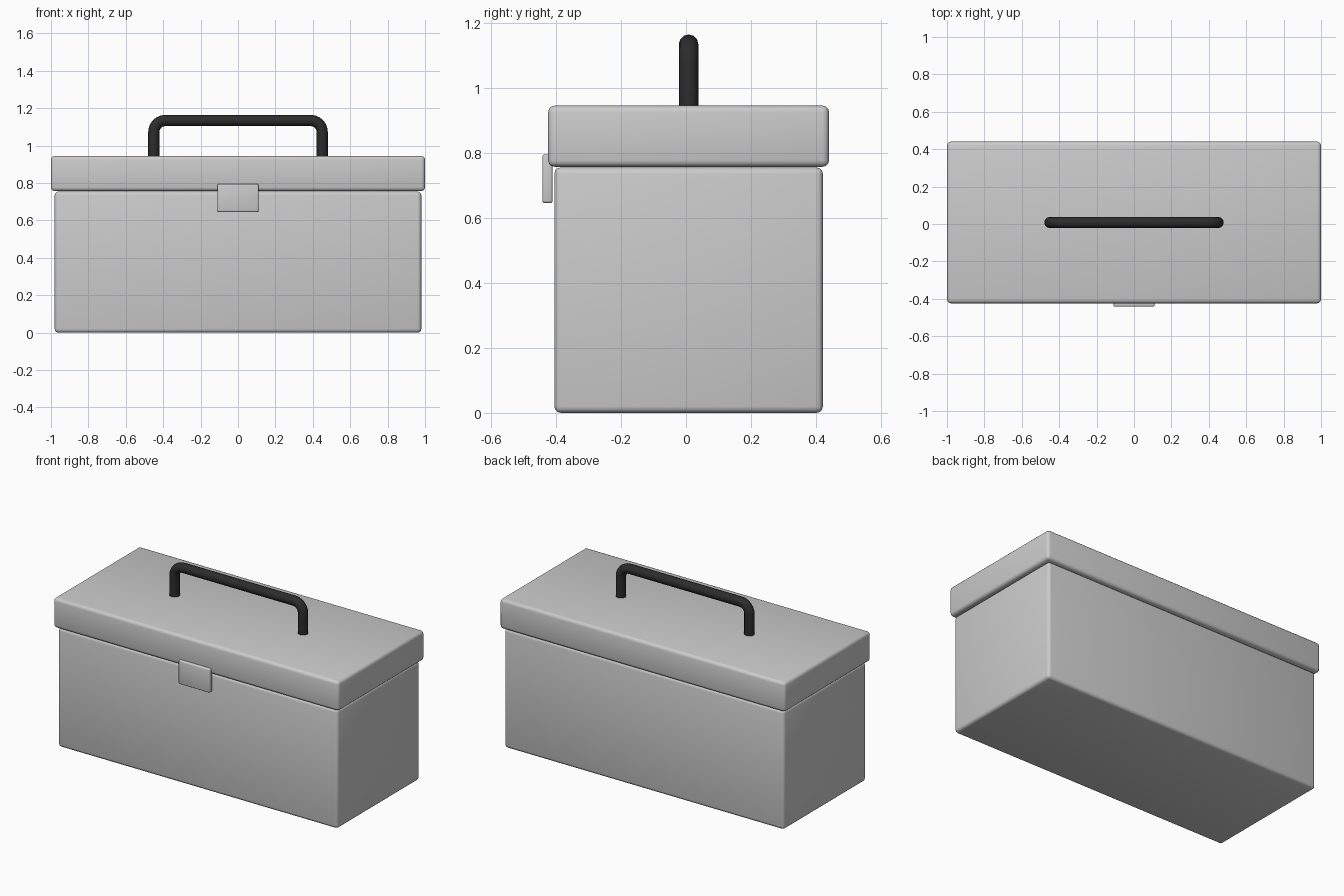
import bpy
from math import sin, cos, pi, radians

if "Cube" in bpy.data.objects:
    bpy.data.objects.remove(bpy.data.objects["Cube"])

CY = 0.008  # depth centre of box and handle


def rounded_box(name, x, y, z, bevel, segments=3):
    """Bevelled box from (min, max) ranges on each axis."""
    bpy.ops.mesh.primitive_cube_add(
        size=1, location=[sum(r) / 2 for r in (x, y, z)])
    ob = bpy.context.object
    ob.name = name
    ob.scale = [r[1] - r[0] for r in (x, y, z)]
    bpy.ops.object.transform_apply(location=False, rotation=False, scale=True)
    mod = ob.modifiers.new("bevel", 'BEVEL')
    mod.width = bevel
    mod.segments = segments
    bpy.ops.object.modifier_apply(modifier=mod.name)
    bpy.ops.object.shade_smooth_by_angle(angle=radians(35))
    return ob


# Box, overhanging lid and front latch
rounded_box("box_body", (-0.98, 0.98), (CY - 0.413, CY + 0.413), (0, 0.755), 0.02)
rounded_box("lid", (-1, 1), (CY - 0.432, CY + 0.432), (0.757, 0.945), 0.02)
rounded_box("latch", (-0.11, 0.11), (-0.442, -0.41), (0.645, 0.795), 0.008)

# Carry handle: round bar bent at two corners
HX, TOP, R, STEPS = 0.45, 1.134, 0.06, 6
right = [(HX, 0.93)] + [
    (HX - R + R * cos(a), TOP - R + R * sin(a))
    for a in (i * pi / 2 / STEPS for i in range(STEPS + 1))]
path = right + [(-x, z) for x, z in reversed(right)]
curve = bpy.data.curves.new("handle", 'CURVE')
curve.dimensions = '3D'
curve.bevel_depth = 0.03
curve.bevel_resolution = 4
curve.use_fill_caps = True
spline = curve.splines.new('POLY')
spline.points.add(len(path) - 1)
for p, (x, z) in zip(spline.points, path):
    p.co = (x, CY, z, 1)
handle = bpy.data.objects.new("handle", curve)
bpy.context.collection.objects.link(handle)
bpy.ops.object.select_all(action='DESELECT')
handle.select_set(True)
bpy.context.view_layer.objects.active = handle
bpy.ops.object.convert(target='MESH')
handle = bpy.context.object
bpy.ops.object.shade_smooth_by_angle(angle=radians(40))

# Black handle finish
black = bpy.data.materials.new("black_grip")
black.diffuse_color = (0.025, 0.025, 0.025, 1)
black.use_nodes = True
black.node_tree.nodes["Principled BSDF"].inputs["Base Color"].default_value = black.diffuse_color
handle.data.materials.clear()
handle.data.materials.append(black)
